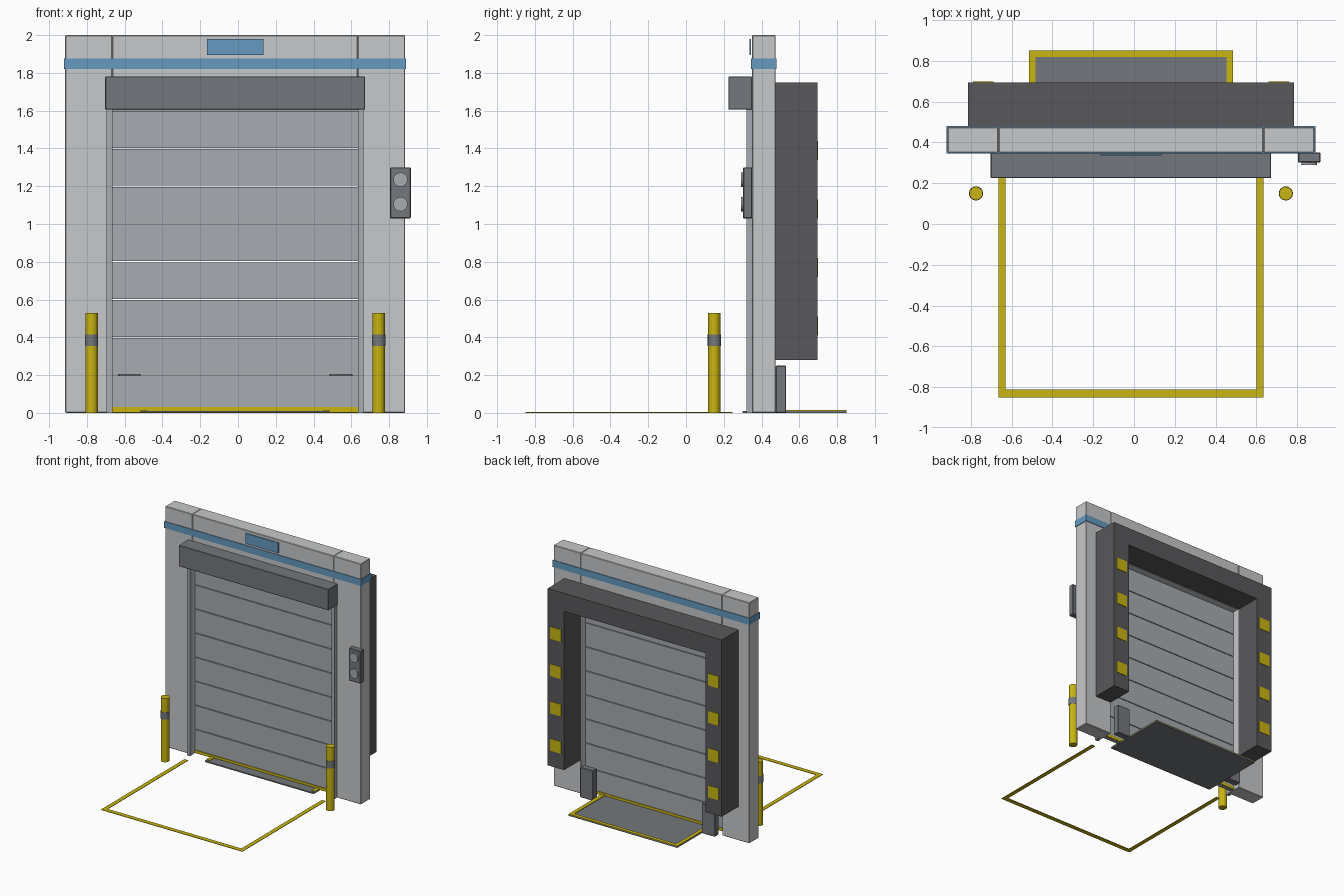
import bpy

default = bpy.data.objects.get("Cube")
if default:
    bpy.data.objects.remove(default, do_unlink=True)

CX = -0.015  # centre line of the doorway


def material(name, rgb):
    m = bpy.data.materials.new(name)
    m.use_nodes = True
    m.diffuse_color = (*rgb, 1)
    bsdf = next(n for n in m.node_tree.nodes if n.type == 'BSDF_PRINCIPLED')
    bsdf.inputs["Base Color"].default_value = (*rgb, 1)
    return m


WALL = material("light grey", (0.57, 0.58, 0.59))
DOOR = material("panel grey", (0.39, 0.41, 0.44))
METAL = material("mid grey", (0.175, 0.185, 0.20))
RUBBER = material("dark grey", (0.098, 0.098, 0.104))
YELLOW = material("safety yellow", (0.58, 0.46, 0.006))
BLUE = material("blue", (0.13, 0.32, 0.53))


def box(name, x, y, z, mat, bevel=0):
    """Box from (min, max) ranges; x is measured from the doorway centre."""
    bpy.ops.mesh.primitive_cube_add(
        size=1, location=(CX + sum(x) / 2, sum(y) / 2, sum(z) / 2))
    o = bpy.context.object
    o.name = name
    o.scale = (x[1] - x[0], y[1] - y[0], z[1] - z[0])
    bpy.ops.object.transform_apply(location=False, rotation=False, scale=True)
    o.data.materials.append(mat)
    if bevel:
        b = o.modifiers.new("edge", 'BEVEL')
        b.width, b.segments = bevel, 1
    return o


def pair(name, x, y, z, mat, bevel=0):
    """The same box on both sides of the doorway."""
    box("left_" + name, x, y, z, mat, bevel)
    box("right_" + name, (-x[1], -x[0]), y, z, mat, bevel)


def cylinder(name, x, y, z, radius, depth, mat, rotation=(0, 0, 0)):
    bpy.ops.mesh.primitive_cylinder_add(
        vertices=16, radius=radius, depth=depth,
        location=(CX + x, y, z), rotation=rotation)
    o = bpy.context.object
    o.name = name
    o.data.materials.append(mat)


# Wall frame
pair("wall_pillar", (0.65, 0.90), (0.35, 0.475), (0, 2), WALL, 0.004)
box("wall_lintel", (-0.65, 0.65), (0.35, 0.475), (1.6, 2), WALL, 0.004)
box("blue_band", (-0.905, 0.905), (0.345, 0.48), (1.82, 1.875), BLUE)
box("sign_plate", (-0.15, 0.15), (0.335, 0.343), (1.895, 1.98), BLUE)

# Sectional door with gaps between the panels
PANELS, HEIGHT, GAP = 8, 0.2, 0.003
for i in range(PANELS):
    box(f"door_panel_{i + 1}", (-0.65, 0.65), (0.385, 0.415),
        (i * HEIGHT + GAP, (i + 1) * HEIGHT - GAP), DOOR)
box("door_bottom_seal", (-0.65, 0.65), (0.38, 0.42), (0.005, 0.03), YELLOW)
pair("guide_rail", (0.65, 0.68), (0.32, 0.35), (0, 1.61), DOOR)
box("roller_housing", (-0.688, 0.688), (0.225, 0.35), (1.605, 1.78), METAL, 0.003)

# Signal box with two lamps
box("signal_box", (0.82, 0.93), (0.302, 0.35), (1.03, 1.30), METAL, 0.004)
for name, z in (("upper_lamp", 1.235), ("lower_lamp", 1.105)):
    cylinder(name, 0.875, 0.297, z, 0.038, 0.014, DOOR, (1.5708, 0, 0))

# Dock shelter on the back with warning markers
pair("shelter_post", (0.65, 0.80), (0.475, 0.695), (0.28, 1.75), RUBBER)
box("shelter_head", (-0.65, 0.65), (0.475, 0.695), (1.6, 1.75), RUBBER)
for i in range(4):
    z = 0.41 + i * 0.31
    pair(f"shelter_marker_{i + 1}", (0.675, 0.775), (0.694, 0.699),
         (z, z + 0.1), YELLOW)

# Bumpers and leveller plate with a painted border
pair("bumper", (0.50, 0.62), (0.475, 0.53), (0, 0.25), METAL, 0.004)
box("leveller_plate", (-0.5, 0.5), (0.30, 0.85), (0, 0.01), METAL)
pair("leveller_edge", (0.468, 0.5), (0.32, 0.85), (0.01, 0.015), YELLOW)
box("leveller_lip", (-0.468, 0.468), (0.82, 0.85), (0.01, 0.015), YELLOW)

# Floor marking in front of the door
pair("floor_line", (0.615, 0.65), (-0.85, 0.245), (0, 0.004), YELLOW)
box("floor_line_front", (-0.615, 0.615), (-0.85, -0.812), (0, 0.004), YELLOW)

# Bollards
for side, x in (("left", 0.76), ("right", -0.76)):
    cylinder(side + "_bollard", x, 0.15, 0.265, 0.033, 0.53, YELLOW)
    cylinder(side + "_bollard_band", x, 0.15, 0.385, 0.035, 0.06, METAL)
